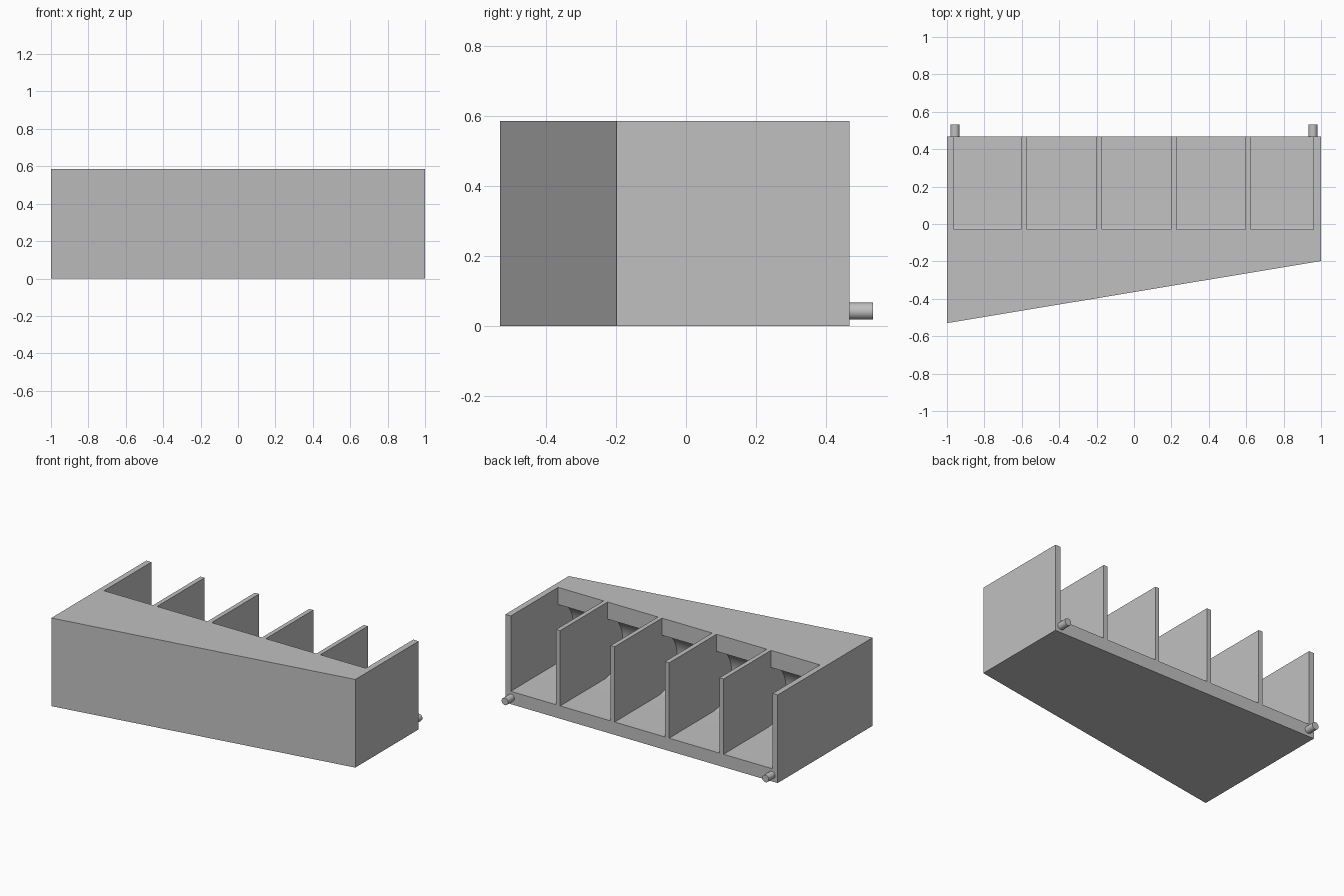
import bpy
import bmesh
import math

old = bpy.data.objects.get("Cube")
if old:
    bpy.data.objects.remove(old, do_unlink=True)

HEIGHT, FLOOR = 0.585, 0.085
BACK, SLOT_FRONT = 0.467, -0.03

grey = bpy.data.materials.new("plain grey")
grey.use_nodes = True
colour = (0.53, 0.53, 0.53, 1)
grey.diffuse_color = colour
grey.node_tree.nodes["Principled BSDF"].inputs["Base Color"].default_value = colour


def prism(bm, points, offset):
    """Extrude a closed outline of 3D points along an offset."""
    face = bm.faces.new([bm.verts.new(p) for p in points])
    top = bmesh.ops.extrude_face_region(bm, geom=[face])["geom"]
    verts = [g for g in top if isinstance(g, bmesh.types.BMVert)]
    bmesh.ops.translate(bm, verts=verts, vec=offset)


def finish(bm, name):
    bmesh.ops.recalc_face_normals(bm, faces=bm.faces[:])
    mesh = bpy.data.meshes.new(name)
    bm.to_mesh(mesh)
    bm.free()
    mesh.materials.append(grey)
    obj = bpy.data.objects.new(name, mesh)
    bpy.context.collection.objects.link(obj)
    return obj


def activate(obj):
    bpy.ops.object.select_all(action="DESELECT")
    obj.select_set(True)
    bpy.context.view_layer.objects.active = obj


# Wedge-shaped body
bm = bmesh.new()
outline = [(-1, -0.53), (1, -0.198), (1, BACK), (-1, BACK)]
prism(bm, [(x, y, 0) for x, y in outline], (0, 0, HEIGHT))
body = finish(bm, "rack_body")

# Slot profile: open above and behind, with a round undercut at the front
radius, centre_y = 0.195, 0.007
centre_z = FLOOR + radius
start = math.radians(270)
end = math.acos((SLOT_FRONT - centre_y) / radius)
steps = 32
profile = [(0.7, FLOOR)]
for i in range(steps + 1):
    a = start + (end - start) * i / steps
    profile.append((centre_y + radius * math.cos(a), centre_z + radius * math.sin(a)))
profile += [(SLOT_FRONT, 0.8), (0.7, 0.8)]

# Five slots between the dividers
bm = bmesh.new()
for left, right in [(-0.963, -0.603), (-0.573, -0.203), (-0.172, 0.197),
                    (0.226, 0.597), (0.626, 0.96)]:
    prism(bm, [(left, y, z) for y, z in profile], (right - left, 0, 0))
cutter = finish(bm, "slot_cutter")
cutter.hide_render = True

activate(body)
cut = body.modifiers.new("slots", "BOOLEAN")
cut.operation = "DIFFERENCE"
cut.solver = "EXACT"
cut.object = cutter
bpy.ops.object.modifier_apply(modifier=cut.name)
bpy.data.objects.remove(cutter, do_unlink=True)
activate(body)
bpy.ops.object.shade_smooth_by_angle(angle=math.radians(30))

# Round pegs at the lower back corners
for side, x in (("left", 0.957), ("right", -0.957)):
    bpy.ops.mesh.primitive_cylinder_add(
        vertices=32, radius=0.024, depth=0.066,
        location=(x, BACK + 0.033, 0.043), rotation=(math.pi / 2, 0, 0))
    peg = bpy.context.object
    peg.name = side + "_back_peg"
    peg.data.materials.append(grey)
    bpy.ops.object.shade_smooth_by_angle(angle=math.radians(30))
